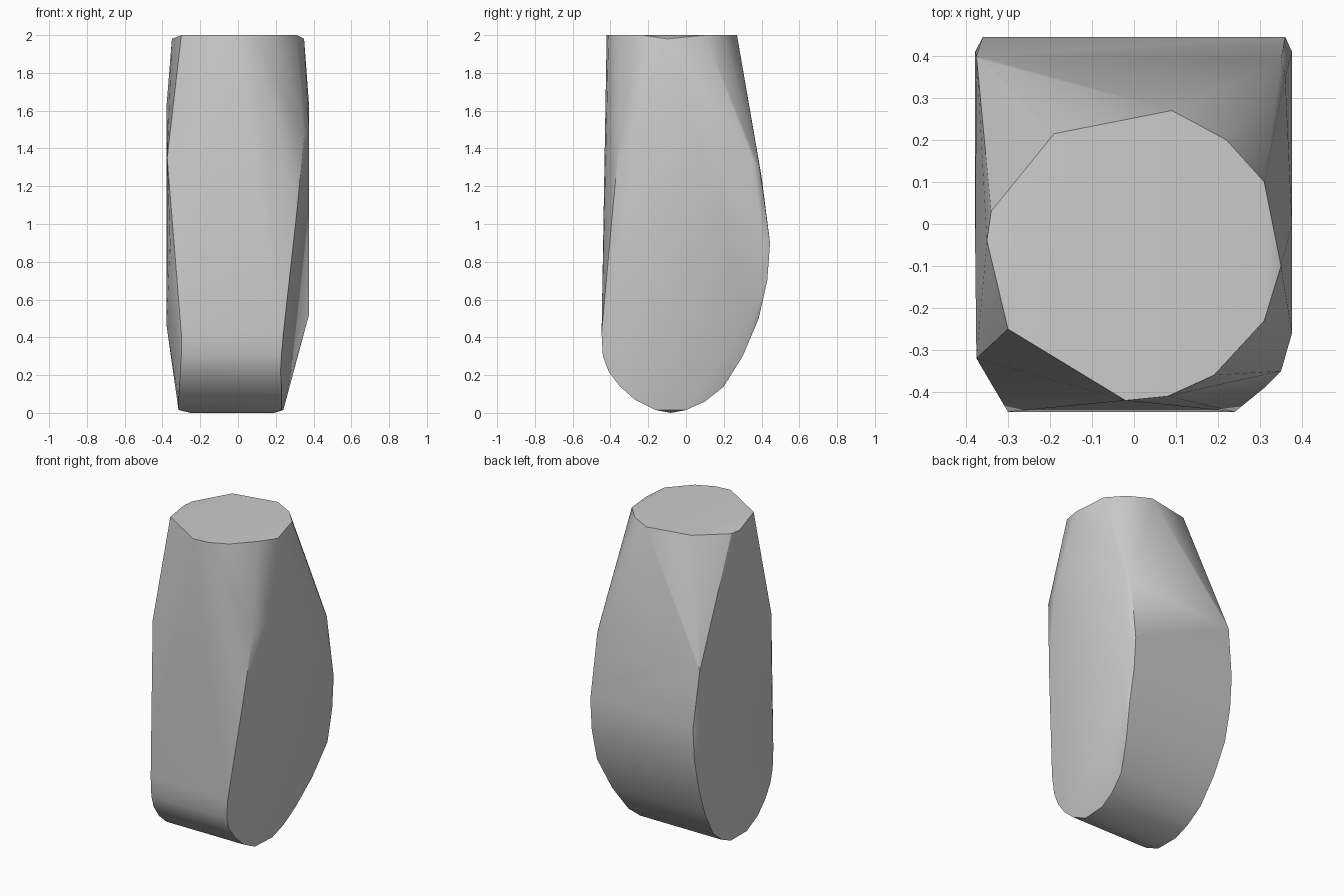
import bpy, bmesh, math

cube = bpy.data.objects.get("Cube")
if cube:
    bpy.data.objects.remove(cube, do_unlink=True)

grey = bpy.data.materials.new("stone grey")
grey.use_nodes = True
colour = (0.6, 0.6, 0.6, 1)
grey.diffuse_color = colour
grey.node_tree.nodes["Principled BSDF"].inputs["Base Color"].default_value = colour

# Flat cap outline (x, y)
cap = [(-.19, .215), (.09, .27), (.22, .2), (.31, .1), (.35, -.1), (.31, -.23),
       (.19, -.36), (.08, -.41), (-.02, -.42), (-.3, -.25), (-.35, -.04), (-.34, .03)]
points = [(x, y, 2 if abs(x) < .32 else 1.98) for x, y in cap]

# Lengthwise profile: y, z, left and right x of each cross line
profile = [(.39, 1.3, -.36, .35), (.445, .9, -.36, .36), (.43, .7, -.36, .36),
           (.385, .5, -.36, .355), (.3, .3, -.345, .31), (.2, .14, -.33, .265),
           (.1, .06, -.32, .25), (0, .015, -.315, .24), (-.08, 0, -.25, .19),
           (-.16, .015, -.315, .23), (-.27, .07, -.315, .23), (-.35, .14, -.31, .23),
           (-.41, .22, -.305, .225), (-.44, .3, -.3, .23), (-.447, .42, -.3, .24)]
for y, z, x_min, x_max in profile:
    points += [(x_min, y, z), (x_max, y, z)]

# Corners of the broad flanks and the tapering front edges
points += [(-.375, .4, 1.25), (-.378, .41, .85), (-.378, .1, .46), (-.378, -.05, 1.63),
           (-.375, -.32, 1.35), (-.36, -.345, .9),
           (.36, .35, 1.35), (.376, .41, .9), (.376, .36, .52), (.376, 0, 1.63),
           (.376, -.26, 1.5), (.35, -.35, 1.47), (.31, -.39, 1.05)]

# Wrap the outlines in one closed faceted block
bm = bmesh.new()
for p in points:
    bm.verts.new(p)
result = bmesh.ops.convex_hull(bm, input=bm.verts)
unused = {g for g in result["geom_interior"] + result["geom_unused"]
          if isinstance(g, bmesh.types.BMVert)}
bmesh.ops.delete(bm, geom=list(unused), context='VERTS')
bmesh.ops.recalc_face_normals(bm, faces=bm.faces)
mesh = bpy.data.meshes.new("stone_block")
bm.to_mesh(mesh)
bm.free()
mesh.materials.append(grey)

block = bpy.data.objects.new("stone_block", mesh)
bpy.context.collection.objects.link(block)
bpy.context.view_layer.objects.active = block
block.select_set(True)
bpy.ops.object.shade_smooth_by_angle(angle=math.radians(30))
